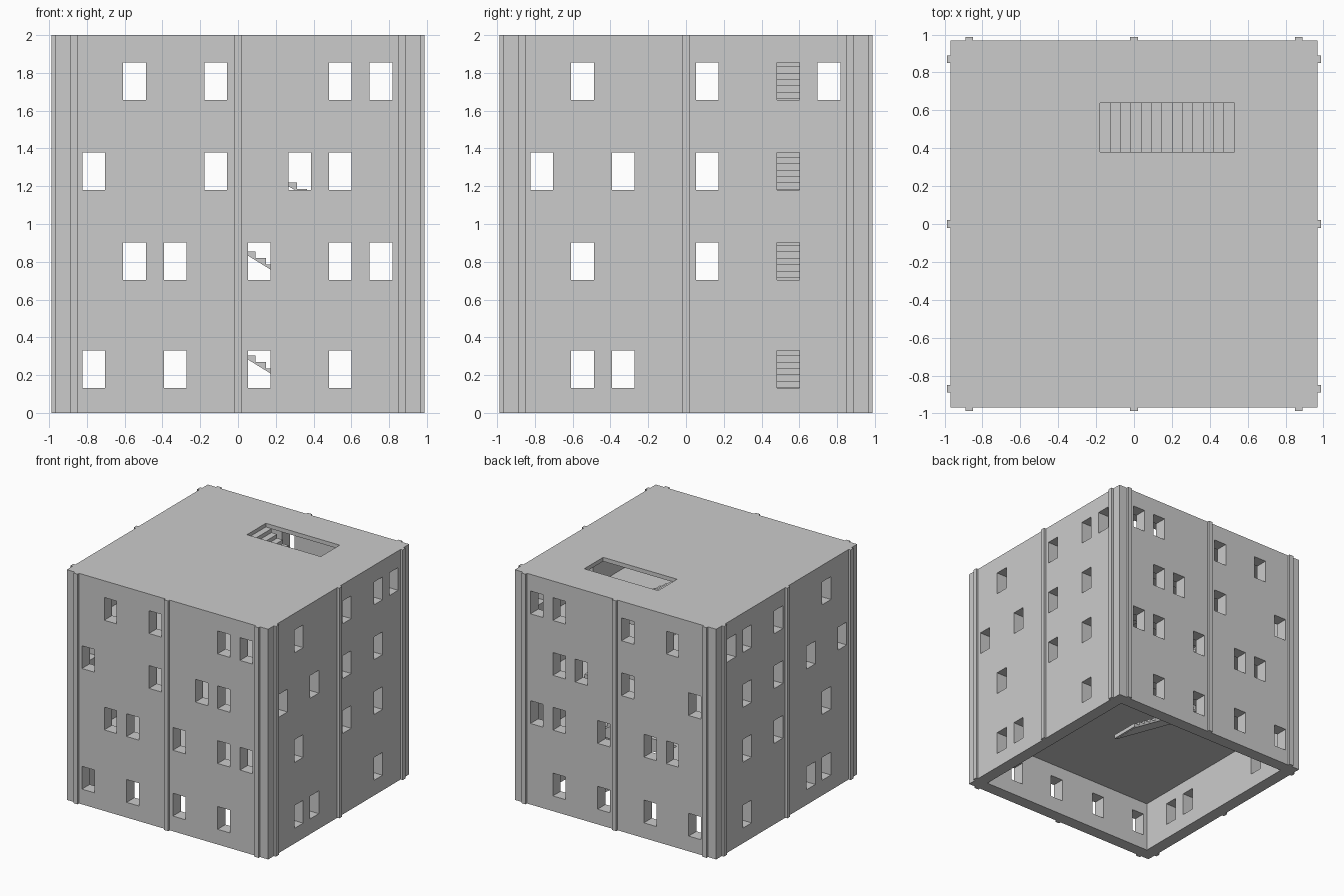
import bpy
import bmesh
from mathutils import Matrix, Vector

default = bpy.data.objects.get("Cube")
if default:
    bpy.data.objects.remove(default, do_unlink=True)

concrete = bpy.data.materials.new("concrete_grey")
concrete.use_nodes = True
colour = (0.6, 0.6, 0.6, 1)
concrete.diffuse_color = colour
concrete.node_tree.nodes["Principled BSDF"].inputs["Base Color"].default_value = colour


def finish(name, bm):
    bmesh.ops.recalc_face_normals(bm, faces=bm.faces)
    mesh = bpy.data.meshes.new(name)
    bm.to_mesh(mesh)
    bm.free()
    mesh.materials.append(concrete)
    obj = bpy.data.objects.new(name, mesh)
    bpy.context.collection.objects.link(obj)
    return obj


def boxes(name, bounds):
    """One object made of boxes, each given by its low and high corner."""
    bm = bmesh.new()
    for low, high in bounds:
        low, high = Vector(low), Vector(high)
        place = Matrix.Translation((low + high) / 2) @ Matrix.Diagonal((*(high - low), 1))
        bmesh.ops.create_cube(bm, size=1, matrix=place)
    return finish(name, bm)


def cut(target, cutter):
    cutter.hide_render = True
    cutter.hide_set(True)
    cutter.display_type = 'WIRE'
    mod = target.modifiers.new(cutter.name, 'BOOLEAN')
    mod.operation = 'DIFFERENCE'
    mod.solver = 'EXACT'
    mod.object = cutter


OUTER, INNER, HEIGHT = 0.968, 0.86, 2.0
FLOORS = [0, 0.55, 1.05, 1.53]
CEILINGS = [0.44, 1.01, 1.49, 1.965]
SILLS = [0.132, 0.704, 1.18, 1.657]
WIN_W, WIN_H = 0.12, 0.198
STAIR_X, STAIR_Y = (-0.18, 0.53), (0.38, 0.64)

# Outer block, hollowed into four storeys with an open base
walls = boxes("walls_and_floors", [((-OUTER, -OUTER, 0), (OUTER, OUTER, HEIGHT))])
rooms = [((-INNER, -INNER, low if low else -0.1), (INNER, INNER, high))
         for low, high in zip(FLOORS, CEILINGS)]
cut(walls, boxes("room_cutter", rooms))

# Stairwell through every floor and the roof
cut(walls, boxes("stairwell_cutter", [((STAIR_X[0], STAIR_Y[0], 0.3),
                                       (STAIR_X[1], STAIR_Y[1], 2.1))]))

# Windows: occupied columns on each storey, the same on opposite walls
FRONT_COLUMNS = ["0246", "12467", "0356", "1367"]
SIDE_COLUMNS = ["126", "146", "0246", "1467"]


def column_centre(i):
    return -0.763 + 0.215 * i + (0.015 if i > 3 else 0)


def window_cutter(name, rows, along_x):
    bounds = []
    for sill, row in zip(SILLS, rows):
        for c in map(int, row):
            a, b = column_centre(c) - WIN_W / 2, column_centre(c) + WIN_W / 2
            top = sill + WIN_H
            if along_x:
                bounds.append(((-1.1, a, sill), (1.1, b, top)))
            else:
                bounds.append(((a, -1.1, sill), (b, 1.1, top)))
    return boxes(name, bounds)


cut(walls, window_cutter("front_back_window_cutter", FRONT_COLUMNS, False))
cut(walls, window_cutter("side_window_cutter", SIDE_COLUMNS, True))

# Slim full-height pilasters, three on each wall
RIB, FACE = 0.02, 0.988
for name, sign in (("front", -1), ("back", 1), ("left", 1), ("right", -1)):
    ribs = []
    near, far = sorted((sign * (OUTER - 0.01), sign * FACE))
    for c in (-0.87, 0, 0.87):
        if name in ("front", "back"):
            ribs.append(((c - RIB, near, 0), (c + RIB, far, HEIGHT)))
        else:
            ribs.append(((near, c - RIB, 0), (far, c + RIB, HEIGHT)))
    boxes(name + "_pilasters", ribs)

# Stair flights: saw-tooth profile over a thin sloping underside
STEPS, RISE, THICK = 13, 0.0337, 0.012
TREAD = (STAIR_X[1] - STAIR_X[0]) / STEPS
for number, base in enumerate(FLOORS, 1):
    profile = [(STAIR_X[1], base)]
    for k in range(STEPS):
        x, z = STAIR_X[1] - k * TREAD, base + (k + 1) * RISE
        profile += [(x, z), (x - TREAD, z)]
    profile += [(STAIR_X[0], base + STEPS * RISE - THICK),
                (STAIR_X[1] - THICK * TREAD / RISE, base)]
    bm = bmesh.new()
    side = bm.faces.new([bm.verts.new((x, STAIR_Y[0] + 0.001, z)) for x, z in profile])
    swept = bmesh.ops.extrude_face_region(bm, geom=[side])["geom"]
    bmesh.ops.translate(bm, vec=(0, STAIR_Y[1] - STAIR_Y[0] - 0.002, 0),
                        verts=[v for v in swept if isinstance(v, bmesh.types.BMVert)])
    finish(f"stair_flight_{number}", bm)
